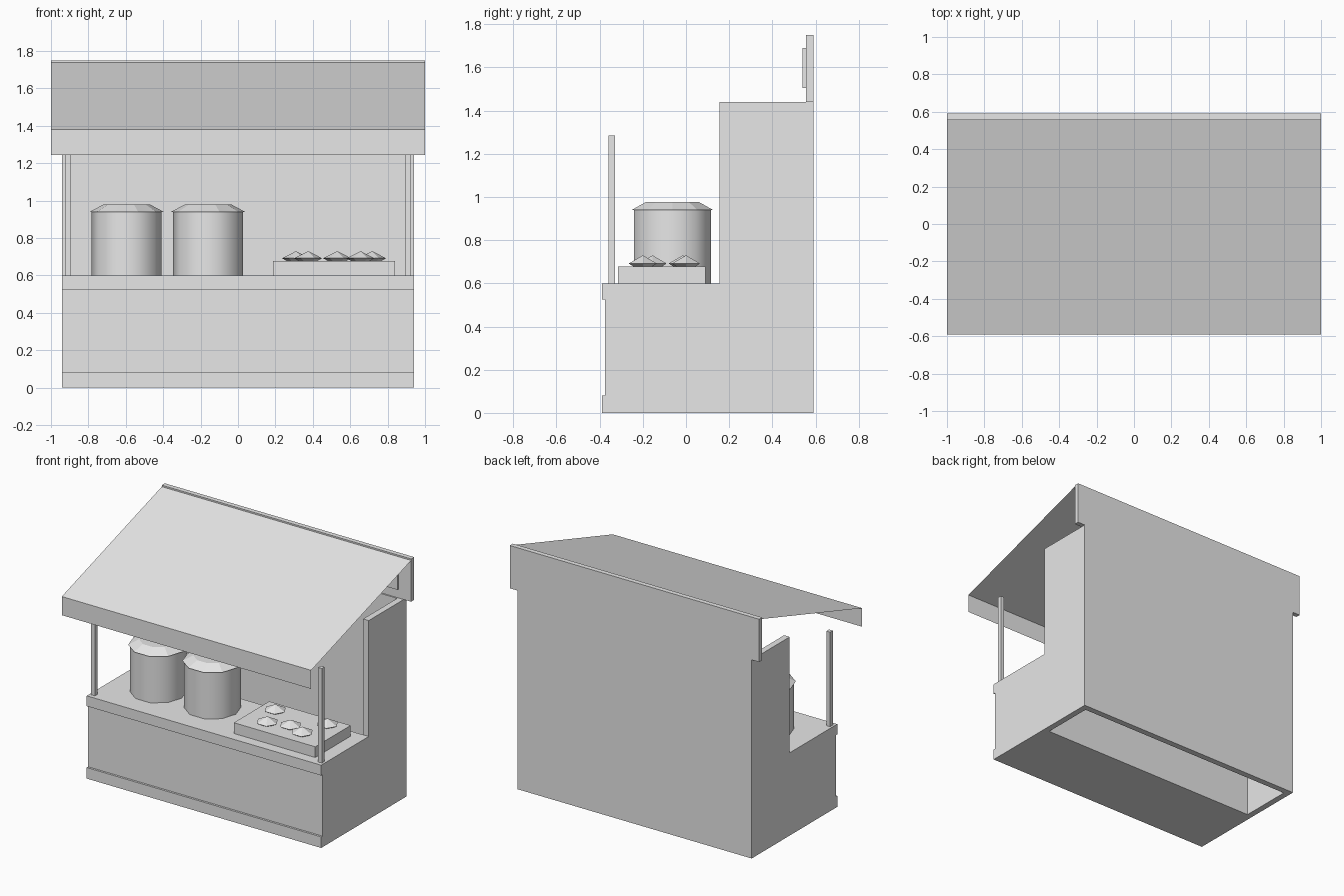
import bpy, bmesh, math

cube = bpy.data.objects.get("Cube")
if cube:
    bpy.data.objects.remove(cube, do_unlink=True)

grey = bpy.data.materials.new("plain_grey")
grey.use_nodes = True
GREY = (0.8, 0.8, 0.8, 1)
grey.diffuse_color = GREY
grey.node_tree.nodes["Principled BSDF"].inputs["Base Color"].default_value = GREY


def add_object(name, bm):
    mesh = bpy.data.meshes.new(name)
    bm.to_mesh(mesh)
    bm.free()
    mesh.materials.append(grey)
    obj = bpy.data.objects.new(name, mesh)
    bpy.context.collection.objects.link(obj)
    return obj


def extrude_profile(name, profile, x0, x1, closed=True):
    """Sweep a (y, z) profile along x; open profiles make a thin sheet."""
    bm = bmesh.new()
    a = [bm.verts.new((x0, y, z)) for y, z in profile]
    b = [bm.verts.new((x1, y, z)) for y, z in profile]
    n = len(profile)
    for i in range(n if closed else n - 1):
        j = (i + 1) % n
        bm.faces.new((a[i], a[j], b[j], b[i]))
    if closed:
        bm.faces.new(a)
        bm.faces.new(b)
    bmesh.ops.recalc_face_normals(bm, faces=bm.faces)
    return add_object(name, bm)


def box(name, x0, x1, y0, y1, z0, z1):
    return extrude_profile(name, [(y0, z0), (y1, z0), (y1, z1), (y0, z1)], x0, x1)


def turned(name, sides, rings, x, y, smooth=False):
    """Stack (radius, z) rings of a regular polygon; radius 0 is a tip."""
    bm = bmesh.new()
    loops = []
    for r, z in rings:
        count = sides if r else 1
        loops.append([bm.verts.new((x + r * math.cos(math.tau * i / sides),
                                    y + r * math.sin(math.tau * i / sides), z))
                      for i in range(count)])
    for low, high in zip(loops, loops[1:]):
        for i in range(sides):
            j = (i + 1) % sides
            if len(high) == 1:
                bm.faces.new((low[i], low[j], high[0]))
            else:
                bm.faces.new((low[i], low[j], high[j], high[i]))
    for loop in (loops[0], loops[-1]):
        if len(loop) > 1:
            bm.faces.new(loop)
    bmesh.ops.recalc_face_normals(bm, faces=bm.faces)
    if smooth:
        for f in bm.faces:
            f.smooth = abs(f.normal.z) < 0.5
        for e in bm.edges:
            e.smooth = all(f.smooth for f in e.link_faces)
    return add_object(name, bm)


W = 0.94          # half width of the stall
INNER = 0.895     # inner face of the side walls
BACK = 0.59
COUNTER_BACK = 0.155
COUNTER_TOP = 0.6
WALL_TOP = 1.44

# Counter with projecting top lip and plinth
extrude_profile("counter", [
    (-0.39, 0), (COUNTER_BACK, 0), (COUNTER_BACK, COUNTER_TOP), (-0.39, COUNTER_TOP),
    (-0.39, 0.525), (-0.375, 0.525), (-0.375, 0.08), (-0.39, 0.08)], -W, W)

# Back and side walls around the open-floored space behind the counter
box("back_wall", -INNER, INNER, 0.545, BACK, 0, WALL_TOP)
for side, s in (("left", 1), ("right", -1)):
    box(side + "_wall", s * INNER, s * W, COUNTER_BACK, BACK, 0, WALL_TOP)
    box(side + "_post", s * 0.895, s * 0.925, -0.36, -0.33, COUNTER_TOP, 1.285)

# Roof: wide back board, batten and a thin sloping sheet with a front valance
box("roof_back_board", -1, 1, 0.555, BACK, WALL_TOP, 1.75)
box("roof_batten", -0.9, 0.9, 0.54, 0.555, 1.505, 1.69)
extrude_profile("roof_sheet", [(0.558, 1.74), (-0.59, 1.38), (-0.59, 1.245)],
                -1, 1, closed=False)

# Two stock pots with lids
for i, x in enumerate((-0.595, -0.16)):
    turned(f"pot_{i + 1}", 10, [(0.187, COUNTER_TOP), (0.187, 0.94)], x, -0.063, smooth=True)
    turned(f"pot_lid_{i + 1}", 10, [(0.198, 0.94), (0.127, 0.978)], x, -0.063)

# Tray of buns
box("tray", 0.187, 0.84, -0.315, 0.09, COUNTER_TOP, 0.678)
buns = [(0.31, -0.015), (0.717, 0), (0.375, -0.2), (0.53, -0.155), (0.655, -0.2)]
for i, (x, y) in enumerate(buns):
    turned(f"bun_{i + 1}", 6, [(0.05, 0.678), (0.075, 0.692), (0, 0.73)], x, y)
